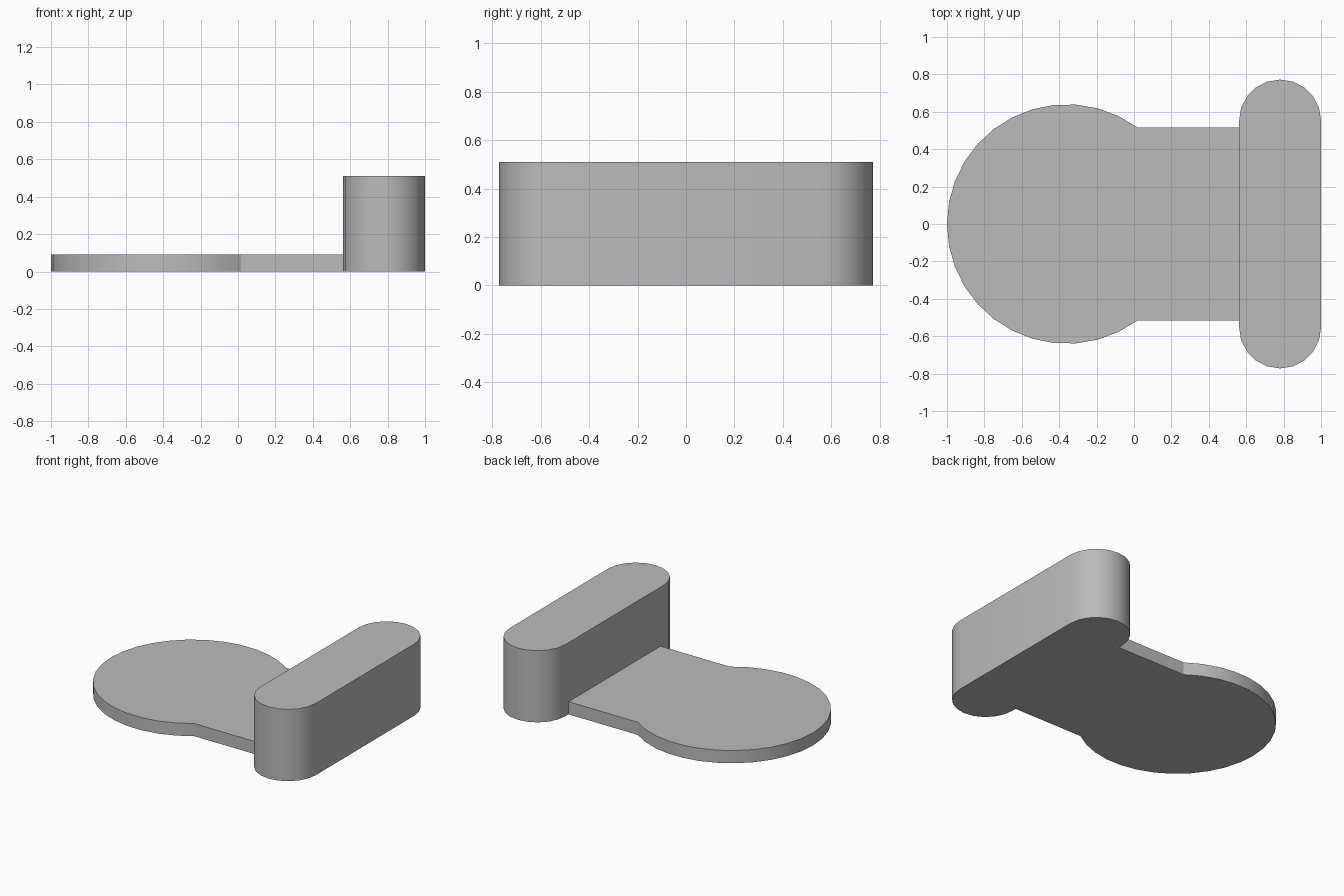
import bpy, bmesh
from math import sin, cos, asin, pi, radians

cube = bpy.data.objects.get("Cube")
if cube:
    bpy.data.objects.remove(cube, do_unlink=True)

grey = bpy.data.materials.new("plain grey")
grey.use_nodes = True
colour = (0.5, 0.5, 0.5, 1)
grey.diffuse_color = colour
grey.node_tree.nodes["Principled BSDF"].inputs["Base Color"].default_value = colour


def arc(cx, cy, r, start, end, steps):
    """Points along an arc, both ends included."""
    angles = [start + (end - start) * i / steps for i in range(steps + 1)]
    return [(cx + r * cos(a), cy + r * sin(a)) for a in angles]


def extrude_outline(name, outline, height):
    """Solid standing on the ground with the given plan outline."""
    bm = bmesh.new()
    base = bm.faces.new([bm.verts.new((x, y, 0)) for x, y in outline])
    top = bmesh.ops.extrude_face_region(bm, geom=[base], use_keep_orig=True)["geom"]
    for v in top:
        if isinstance(v, bmesh.types.BMVert):
            v.co.z = height
    bmesh.ops.recalc_face_normals(bm, faces=bm.faces)
    mesh = bpy.data.meshes.new(name)
    bm.to_mesh(mesh)
    bm.free()
    mesh.materials.append(grey)
    obj = bpy.data.objects.new(name, mesh)
    bpy.context.collection.objects.link(obj)
    bpy.ops.object.select_all(action="DESELECT")
    obj.select_set(True)
    bpy.context.view_layer.objects.active = obj
    bpy.ops.object.shade_smooth_by_angle(angle=radians(30))
    return obj


# Thin plate: round disc with a straight neck reaching the upright
radius, neck, wall_x = 0.64, 0.517, 0.562
a = asin(neck / radius)
plate = arc(radius - 1, 0, radius, a, 2 * pi - a, 24)
extrude_outline("base_plate", plate + [(wall_x, -neck), (wall_x, neck)], 0.09)

# Tall upright with two rounded ends
end_r = (1 - wall_x) / 2
end_y = 0.772 - end_r
upright = arc(1 - end_r, end_y, end_r, 0, pi, 10)
upright += arc(1 - end_r, -end_y, end_r, pi, 2 * pi, 10)
extrude_outline("upright_block", upright, 0.51)
